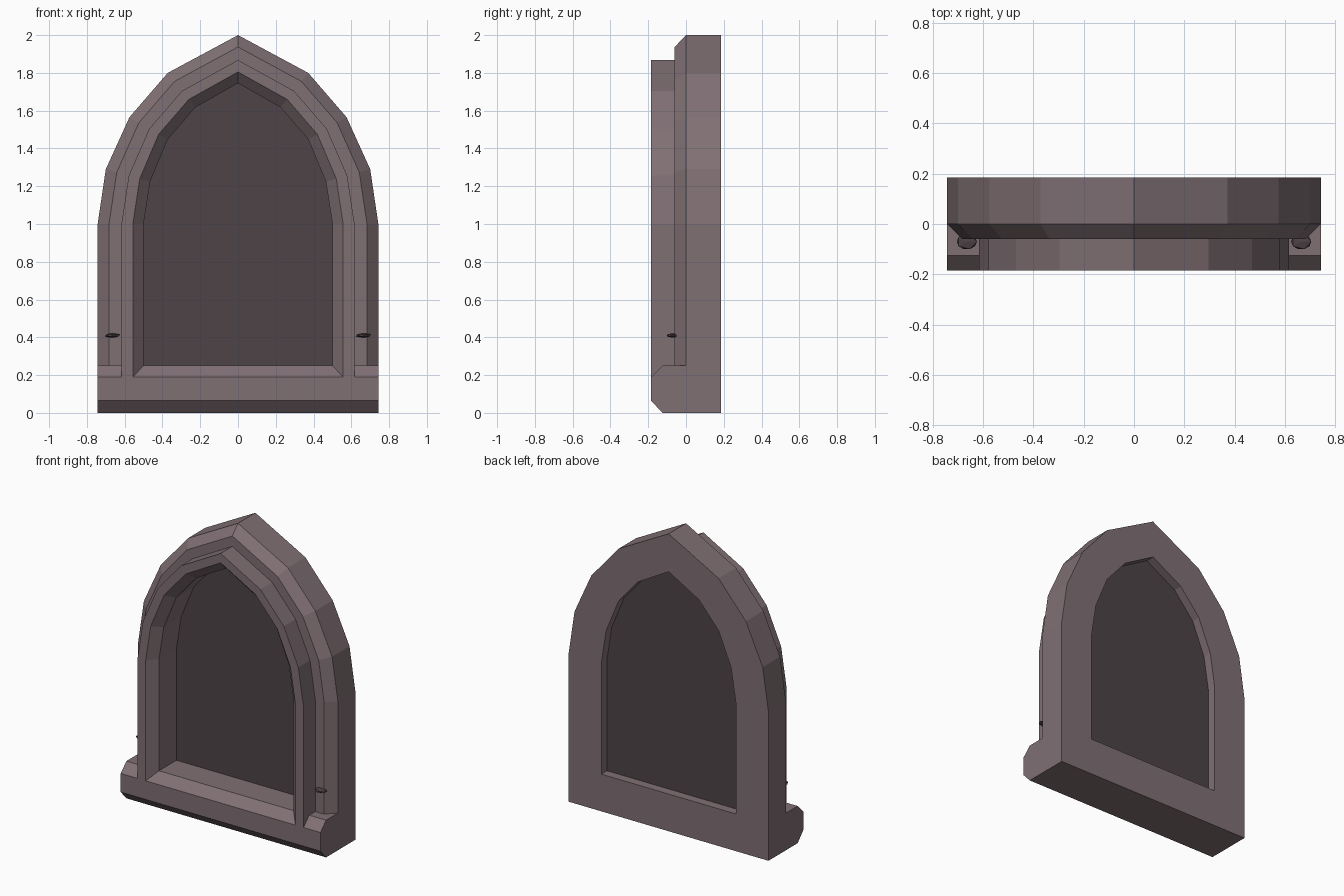
import bpy, bmesh
from mathutils import Matrix

cube = bpy.data.objects.get("Cube")
if cube:
    bpy.data.objects.remove(cube, do_unlink=True)


def make_material(name, rgb):
    mat = bpy.data.materials.new(name)
    mat.use_nodes = True
    mat.diffuse_color = (*rgb, 1)
    mat.node_tree.nodes["Principled BSDF"].inputs["Base Color"].default_value = (*rgb, 1)
    return mat


def finish(bm, name, mat):
    mesh = bpy.data.meshes.new(name)
    bm.to_mesh(mesh)
    bm.free()
    mesh.materials.append(mat)
    obj = bpy.data.objects.new(name, mesh)
    bpy.context.collection.objects.link(obj)
    return obj


stone = make_material("mauve stone", (0.216, 0.162, 0.175))
dark = make_material("dark panel", (0.076, 0.056, 0.063))

# Half arch: outer points, and how far each moves for the full inward offset
OUTER = [(0.743, 1.0), (0.70, 1.29), (0.575, 1.565), (0.372, 1.80), (0, 2.0)]
INWARD = [(0.186, 0), (0.18, 0.05), (0.155, 0.09), (0.112, 0.14), (0, 0.195)]


def arch(offset, foot):
    """Full pointed arch, from the +x foot over the apex to the -x foot."""
    t = offset / 0.186
    half = [(x - dx * t, z - dz * t) for (x, z), (dx, dz) in zip(OUTER, INWARD)]
    half.insert(0, (half[0][0], foot))
    return half + [(-x, z) for x, z in reversed(half[:-1])]


def add_grid(bm, rows, skip=lambda i, j: False):
    """Faces between neighbouring closed rows."""
    verts = [[bm.verts.new(p) for p in row] for row in rows]
    n = len(rows[0])
    for i in range(len(rows) - 1):
        for j in range(n):
            k = (j + 1) % n
            if not skip(i, j):
                bm.faces.new((verts[i][j], verts[i + 1][j], verts[i + 1][k], verts[i][k]))
    return verts


# Moulded arch: (inward offset, y, foot height) round the section
SECTION = [(0, 0.185, 0.25), (0, 0, 0.25), (0.06, -0.06, 0.25), (0.126, -0.06, 0.25),
           (0.126, -0.185, 0.19), (0.186, -0.185, 0.19), (0.243, -0.125, 0.25),
           (0.243, 0.185, 0.25)]
bm = bmesh.new()
rings = [[(x, y, z) for x, z in arch(off, foot)] for off, y, foot in SECTION]
add_grid(bm, [list(row) for row in zip(*rings)])

# Sill: bevelled block, divided where the legs meet it
SILL = [(0.185, 0), (-0.125, 0), (-0.185, 0.065), (-0.185, 0.19),
        (-0.125, 0.25), (0, 0.25), (0.185, 0.25)]
half = [0.5, 0.557, 0.617, 0.743]
stations = [-x for x in reversed(half)] + half
middle = len(half) - 1
sill = add_grid(bm, [[(x, y, z) for y, z in SILL] for x in stations],
                skip=lambda i, j: i != middle and j == 5)
bm.faces.new(sill[0])
bm.faces.new(sill[-1][::-1])
bmesh.ops.remove_doubles(bm, verts=bm.verts, dist=0.0005)
bmesh.ops.dissolve_limit(bm, angle_limit=0.01, verts=bm.verts, edges=bm.edges)
finish(bm, "window_frame", stone)

# Recessed panel
bm = bmesh.new()
outline = arch(0.243, 0.25)
panel = add_grid(bm, [[(x, y, z) for x, z in outline] for y in (0.06, 0.125)])
bm.faces.new(panel[0][::-1])
bm.faces.new(panel[1])
bmesh.ops.recalc_face_normals(bm, faces=bm.faces)
finish(bm, "window_panel", dark)

# Small flat chips beside the legs
for side, name in ((1, "left_chip"), (-1, "right_chip")):
    bm = bmesh.new()
    bmesh.ops.create_icosphere(bm, subdivisions=1, radius=1,
                               matrix=Matrix.Diagonal((0.045, 0.035, 0.012, 1)))
    finish(bm, name, dark).location = (side * 0.665, -0.07, 0.41)
